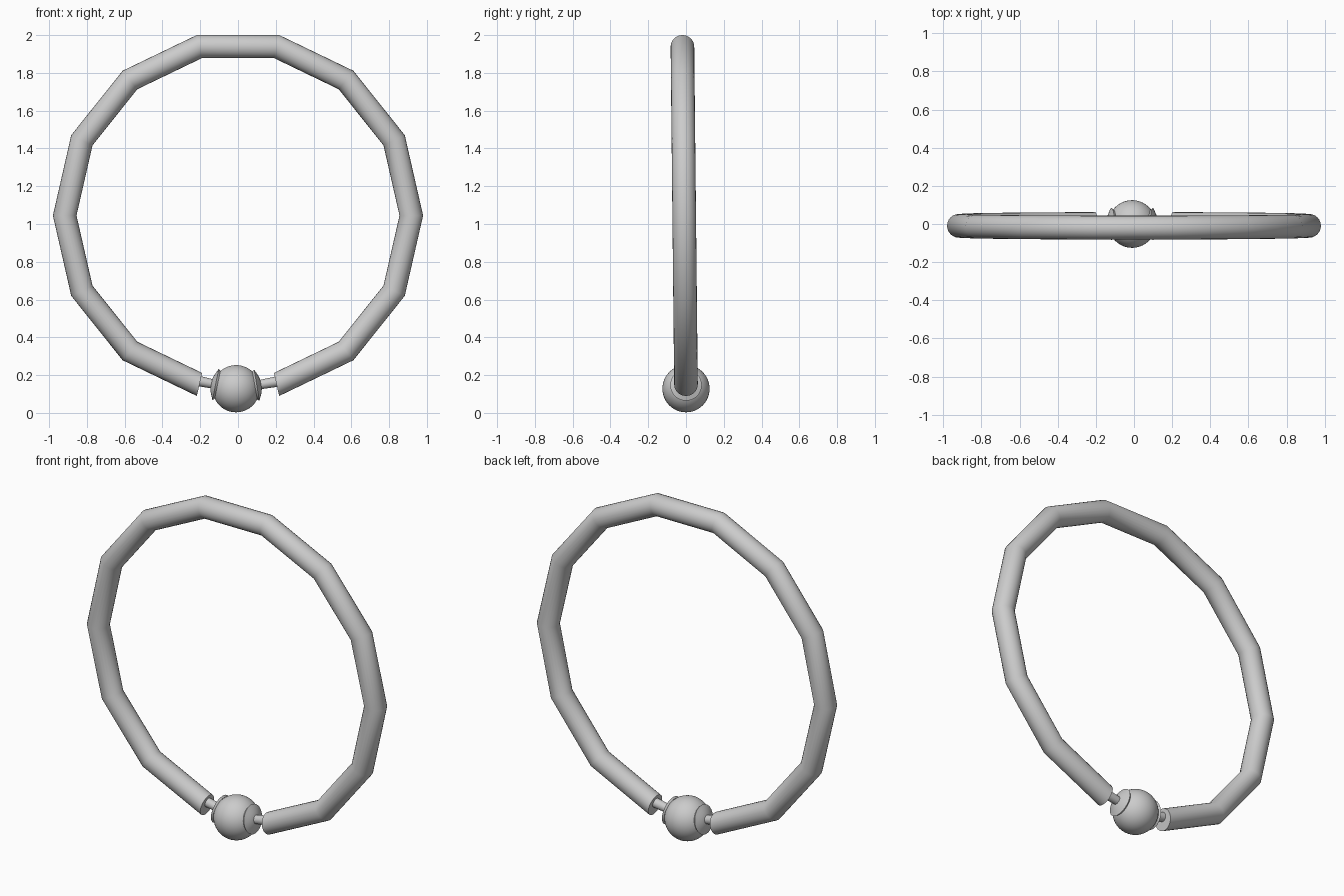
import bpy, bmesh
from math import pi, sin, cos, radians
from mathutils import Vector, Matrix

if "Cube" in bpy.data.objects:
    bpy.data.objects.remove(bpy.data.objects["Cube"])

BALL = Vector((-0.01, 0, 0.128))
BALL_R = 0.125


def finish(name, bm, angle=40):
    bmesh.ops.recalc_face_normals(bm, faces=bm.faces)
    me = bpy.data.meshes.new(name)
    bm.to_mesh(me)
    bm.free()
    ob = bpy.data.objects.new(name, me)
    bpy.context.collection.objects.link(ob)
    bpy.ops.object.select_all(action='DESELECT')
    ob.select_set(True)
    bpy.context.view_layer.objects.active = ob
    bpy.ops.object.shade_smooth_by_angle(angle=radians(angle))
    return ob


def skin(bm, rings, caps=True):
    """Bridge successive rings of points into a tube."""
    loops = [[bm.verts.new(p) for p in r] for r in rings]
    n = len(loops[0])
    for a, b in zip(loops, loops[1:]):
        for i in range(n):
            j = (i + 1) % n
            bm.faces.new((a[i], a[j], b[j], b[i]))
    if caps:
        bm.faces.new(loops[0])
        bm.faces.new(loops[-1])


def lathe(name, profile, axis, n=32):
    """Revolve (distance, radius) points around an axis leaving the ball centre."""
    rot = axis.to_track_quat('Z', 'Y').to_matrix()
    bm = bmesh.new()
    skin(bm, [[BALL + rot @ Vector((r * cos(2 * pi * i / n), r * sin(2 * pi * i / n), d))
               for i in range(n)] for d, r in profile])
    return finish(name, bm, 30)


# hoop: 14-sided ring with the bottom segment left out, leaning slightly forward
SIDES, MAJOR, MINOR, CS = 14, 0.9175, 0.0625, 24
rings = []
for k in range(SIDES):
    a = -pi / 2 + (k + 0.5) * 2 * pi / SIDES
    ring = []
    for i in range(CS):
        t = 2 * pi * i / CS
        rad = MAJOR + MINOR * cos(t)
        ring.append((rad * cos(a), MINOR * sin(t), rad * sin(a)))
    rings.append(ring)
bm = bmesh.new()
skin(bm, rings)
bmesh.ops.transform(bm, verts=bm.verts,
                    matrix=Matrix.Translation((0, -0.0095, 1.045)) @ Matrix.Rotation(0.0105, 4, 'X'))
finish("hoop", bm)

# closure bead
bm = bmesh.new()
bmesh.ops.create_uvsphere(bm, u_segments=40, v_segments=24, radius=BALL_R,
                          matrix=Matrix.Translation(BALL))
finish("closure_bead", bm, 60)

# dished bead caps and the posts that run into the hoop ends
for side, axis in (("left", Vector((-0.975, 0, 0.2))), ("right", Vector((0.983, 0, 0.17)))):
    angles = [radians(a) for a in (4, 12, 20, 28, 37)]
    outer = [(0.136 * cos(a), 0.136 * sin(a)) for a in angles]
    rim = [(0.139 * cos(angles[-1]), 0.139 * sin(angles[-1]))]
    inner = [(0.126 * cos(a), 0.126 * sin(a)) for a in reversed(angles)]
    lathe(side + "_bead_cap", outer[:-1] + rim + inner, axis)
    lathe(side + "_post", [(0.11, 0.024), (0.225, 0.028)], axis, 20)
